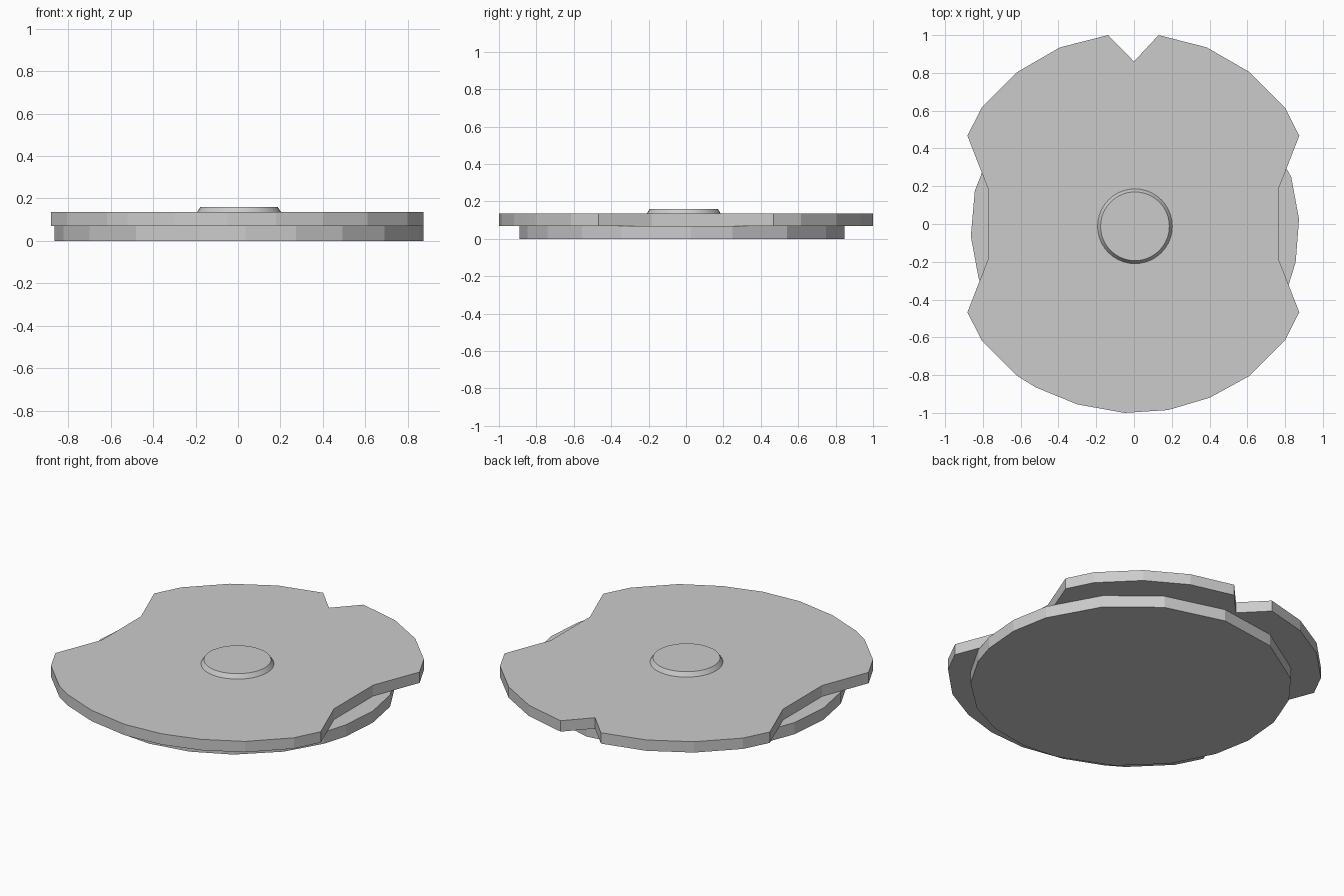
import bpy
import bmesh
from math import cos, sin, radians

default_cube = bpy.data.objects.get("Cube")
if default_cube:
    bpy.data.objects.remove(default_cube, do_unlink=True)

# Single plain grey finish
grey = bpy.data.materials.new("plain_grey")
grey.use_nodes = True
colour = (0.6, 0.6, 0.6, 1)
grey.diffuse_color = colour
grey.node_tree.nodes["Principled BSDF"].inputs["Base Color"].default_value = colour


def add_object(name, bm):
    """Turn a bmesh into a linked object with the grey finish."""
    bmesh.ops.recalc_face_normals(bm, faces=bm.faces)
    mesh = bpy.data.meshes.new(name)
    bm.to_mesh(mesh)
    bm.free()
    mesh.materials.append(grey)
    obj = bpy.data.objects.new(name, mesh)
    bpy.context.collection.objects.link(obj)
    return obj


def slab(name, outline, bottom, top):
    """Extrude a flat outline upwards into a solid plate."""
    bm = bmesh.new()
    base = bm.faces.new([bm.verts.new((x, y, bottom)) for x, y in outline])
    raised = bmesh.ops.extrude_face_region(bm, geom=[base], use_keep_orig=True)
    moved = [v for v in raised["geom"] if isinstance(v, bmesh.types.BMVert)]
    bmesh.ops.translate(bm, vec=(0, 0, top - bottom), verts=moved)
    return add_object(name, bm)


PLATE_BOTTOM, PLATE_TOP, BOSS_TOP = 0.07, 0.135, 0.16

# Lower disc: faceted rim, slightly off centre
rim_angles = [-12, 3, 18, 40, 62, 86, 110, 135, 150, 167, 183, 198,
              216, 236, 258, 272, 288, 304, 322, 338]
lower_outline = [(0.005 + 0.87 * cos(radians(a)), -0.02 + 0.87 * sin(radians(a)))
                 for a in rim_angles]
slab("lower_disc", lower_outline, 0, PLATE_BOTTOM)

# Upper plate: rear notch, shoulders and side cut-outs mirrored left to right
shoulder = [(0.61, 0.805), (0.8, 0.615), (0.875, 0.467), (0.765, 0.185)]
left_side = [(0.13, 1), (0.385, 0.935)] + shoulder
left_side += [(x, -y) for x, y in reversed(shoulder)]
right_side = [(-x - 0.007, y) for x, y in reversed(left_side)]
front_arc = [(0.51, -0.86), (0.4, -0.92), (0.18, -0.985),
             (-0.05, -1), (-0.3, -0.955), (-0.52, -0.865)]
notch_tip = [(0, 0.86)]
slab("upper_plate", notch_tip + left_side + front_arc + right_side,
     PLATE_BOTTOM, PLATE_TOP)

# Centre boss: low tapered cylinder
bm = bmesh.new()
bmesh.ops.create_cone(bm, cap_ends=True, segments=40, radius1=0.198,
                      radius2=0.182, depth=BOSS_TOP - PLATE_TOP)
boss = add_object("centre_boss", bm)
boss.location = (0.005, -0.012, (BOSS_TOP + PLATE_TOP) / 2)
bpy.ops.object.select_all(action="DESELECT")
boss.select_set(True)
bpy.context.view_layer.objects.active = boss
bpy.ops.object.shade_smooth_by_angle(angle=radians(30))
